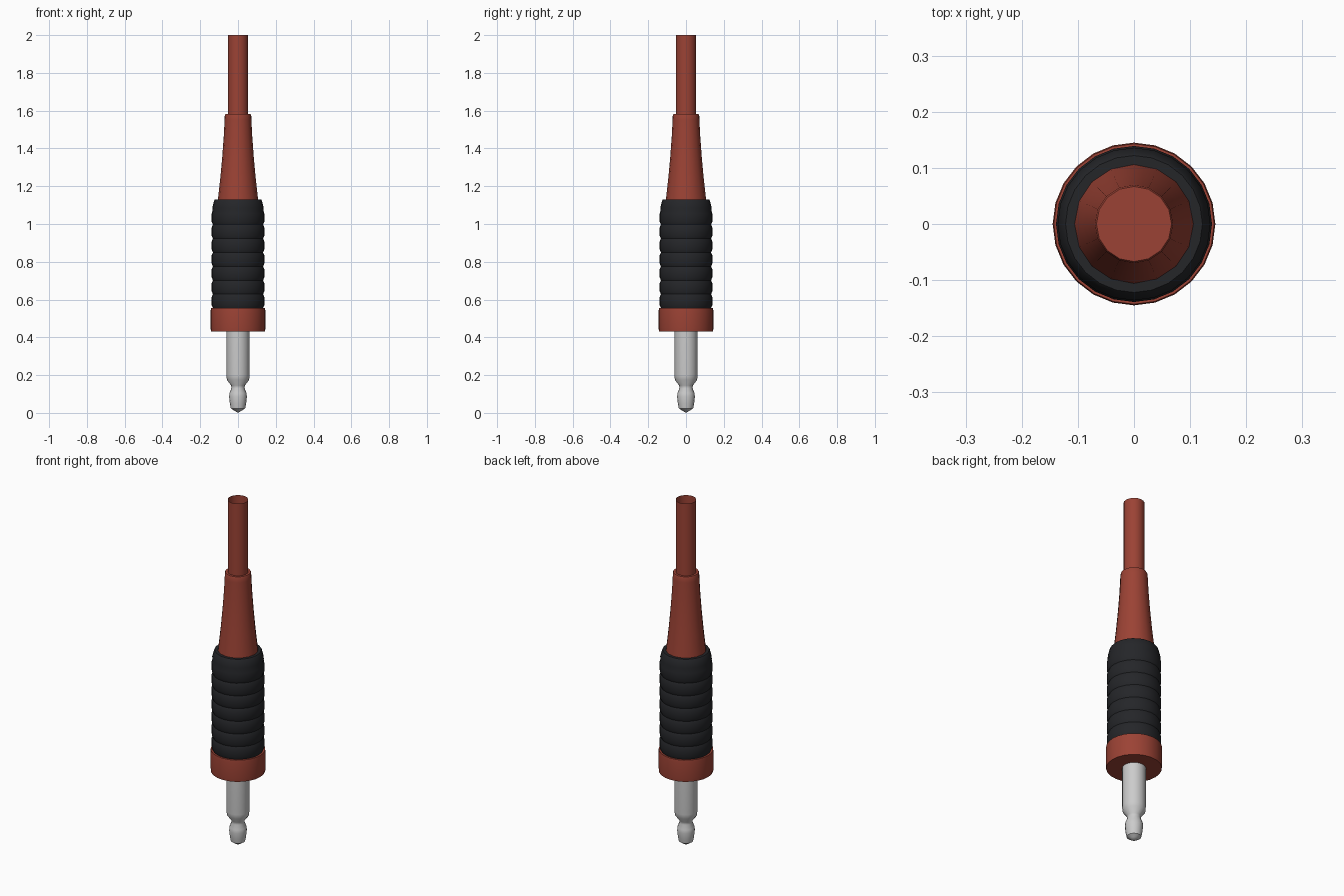
import bpy, bmesh, math

if "Cube" in bpy.data.objects:
    bpy.data.objects.remove(bpy.data.objects["Cube"])


def material(name, rgb):
    m = bpy.data.materials.new(name)
    m.diffuse_color = (*rgb, 1)
    m.use_nodes = True
    m.node_tree.nodes["Principled BSDF"].inputs["Base Color"].default_value = m.diffuse_color
    return m


red = material("red_plastic", (0.33, 0.055, 0.035))
black = material("black_rubber", (0.018, 0.019, 0.022))


def lathe(name, profile, sides, mat=None, angle=40):
    """Revolve (radius, z) points around z; a radius of 0 makes a pole."""
    bm = bmesh.new()
    rings = []
    for r, z in profile:
        if r == 0:
            rings.append([bm.verts.new((0, 0, z))] * sides)
        else:
            rings.append([bm.verts.new((r * math.cos(2 * math.pi * i / sides),
                                        r * math.sin(2 * math.pi * i / sides), z))
                          for i in range(sides)])
    for a, b in zip(rings, rings[1:]):
        for i in range(sides):
            j = (i + 1) % sides
            quad = [a[i], a[j], b[j], b[i]]
            bm.faces.new(list(dict.fromkeys(quad)))
    me = bpy.data.meshes.new(name)
    bm.to_mesh(me)
    bm.free()
    ob = bpy.data.objects.new(name, me)
    bpy.context.collection.objects.link(ob)
    if mat:
        me.materials.append(mat)
    bpy.ops.object.select_all(action='DESELECT')
    ob.select_set(True)
    bpy.context.view_layer.objects.active = ob
    bpy.ops.object.shade_smooth_by_angle(angle=math.radians(angle))
    return ob


# Metal plug with necked tip
lathe("plug_pin", [(0, 0), (0.02, 0.012), (0.038, 0.024), (0.043, 0.05), (0.047, 0.085),
                   (0.045, 0.105), (0.035, 0.13), (0.036, 0.145), (0.059, 0.175),
                   (0.061, 0.2), (0.061, 0.44)], 16)

# Red collar
lathe("collar", [(0, 0.43), (0.143, 0.43), (0.145, 0.45), (0.145, 0.54),
                 (0.143, 0.555), (0, 0.555)], 24, red)

# Ribbed rubber grip
ribs, z0, z1 = 7, 0.555, 1.07
step = (z1 - z0) / ribs
grip = [(0, z0)]
for k in range(ribs):
    z = z0 + k * step
    grip += [(0.133, z), (0.139, z + 0.2 * step), (0.139, z + 0.8 * step)]
grip += [(0.135, z1), (0.136, z1 + 0.015), (0.126, 1.125), (0.122, 1.13), (0, 1.13)]
lathe("grip", grip, 24, black)

# Tapered strain relief
lathe("strain_relief", [(0.107, 1.12), (0.104, 1.15), (0.093, 1.25), (0.083, 1.36),
                        (0.075, 1.47), (0.071, 1.55), (0.070, 1.575), (0.067, 1.582),
                        (0, 1.582)], 16, red)

# Open-ended cable
lathe("cable", [(0.054, 1.57), (0.054, 2.0)], 16, red)
